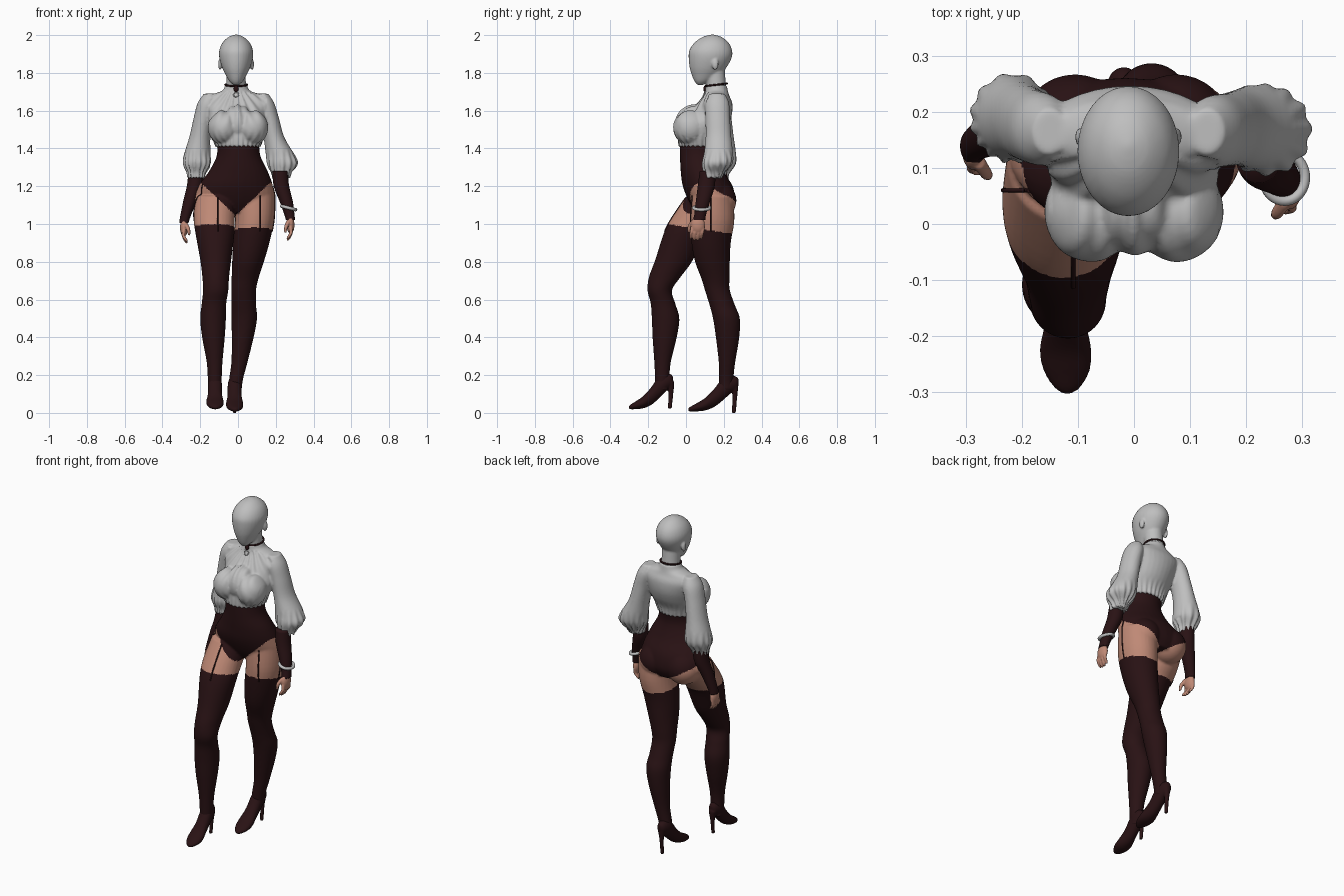
import bpy, bmesh, math
from mathutils import Vector, Matrix
from mathutils.bvhtree import BVHTree

if "Cube" in bpy.data.objects:
    bpy.data.objects.remove(bpy.data.objects["Cube"], do_unlink=True)


def material(name, rgb):
    m = bpy.data.materials.new(name)
    m.use_nodes = True
    m.diffuse_color = (*rgb, 1)
    m.node_tree.nodes["Principled BSDF"].inputs["Base Color"].default_value = (*rgb, 1)
    return m


grey = material("pale grey", (.52, .52, .52))
dark = material("dark maroon", (.022, .006, .007))
skin = material("skin", (.52, .25, .18))


def spline(rows, steps):
    """Smooth the rows of numbers with a Catmull-Rom curve."""
    out = []
    for i in range(len(rows) - 1):
        a, b, c, d = rows[max(i - 1, 0)], rows[i], rows[i + 1], rows[min(i + 2, len(rows) - 1)]
        for s in range(steps):
            t = s / steps
            out.append([q + t * (r - p) / 2 + t * t * (p - 2.5 * q + 2 * r - s4 / 2)
                        + t ** 3 * (1.5 * (q - r) + (s4 - p) / 2)
                        for p, q, r, s4 in zip(a, b, c, d)])
    return out + [list(rows[-1])]


def loft(bm, rows, axis="z", sides=32, steps=5):
    """Closed tube through elliptical rings: centre x, y, z and two radii."""
    rings = []
    for x, y, z, ra, rb in spline(rows, steps):
        ring = []
        for k in range(sides):
            u = math.tau * k / sides
            p, q = max(ra, .001) * math.cos(u), max(rb, .001) * math.sin(u)
            ring.append(bm.verts.new((x + p, y + q, z) if axis == "z" else (x + p, y, z + q)))
        rings.append(ring)
    faces = [bm.faces.new(rings[0]), bm.faces.new(rings[-1])]
    for a, b in zip(rings, rings[1:]):
        for k in range(sides):
            j = (k + 1) % sides
            faces.append(bm.faces.new((a[k], a[j], b[j], b[k])))
    bmesh.ops.recalc_face_normals(bm, faces=faces)


def ball(bm, centre, radii):
    m = Matrix.Translation(centre) @ Matrix.Diagonal((*radii, 1))
    bmesh.ops.create_uvsphere(bm, u_segments=32, v_segments=20, radius=1, matrix=m)


def finish(name, bm, mats, voxel=0, smooth=4):
    """Turn the mesh into an object, fusing its parts when a voxel size is given."""
    me = bpy.data.meshes.new(name)
    bm.to_mesh(me)
    bm.free()
    ob = bpy.data.objects.new(name, me)
    bpy.context.collection.objects.link(ob)
    if voxel:
        mod = ob.modifiers.new("fuse", "REMESH")
        mod.mode, mod.voxel_size = "VOXEL", voxel
        mod = ob.modifiers.new("soften", "SMOOTH")
        mod.factor, mod.iterations = .5, smooth
        fused = bpy.data.meshes.new_from_object(ob.evaluated_get(bpy.context.evaluated_depsgraph_get()))
        ob.modifiers.clear()
        ob.data = fused
    ob.data.materials.clear()
    for m in mats:
        ob.data.materials.append(m)
    for f in ob.data.polygons:
        f.use_smooth, f.material_index = True, 0
    return ob


def tube(name, points, radius, mat, cyclic=False):
    cu = bpy.data.curves.new(name, "CURVE")
    cu.dimensions, cu.bevel_depth, cu.bevel_resolution = "3D", radius, 3
    cu.use_fill_caps = True
    sp = cu.splines.new("POLY")
    sp.points.add(len(points) - 1)
    for p, co in zip(sp.points, points):
        p.co = (*co, 1)
    sp.use_cyclic_u = cyclic
    cu.materials.append(mat)
    ob = bpy.data.objects.new(name, cu)
    bpy.context.collection.objects.link(ob)


def ring(name, centre, rx, ry, radius, mat, tilt=0, roll=0):
    turn = Matrix.Rotation(roll, 3, "Y") @ Matrix.Rotation(tilt, 3, "X")
    pts = [Vector(centre) + turn @ Vector((rx * math.cos(k * math.tau / 40), ry * math.sin(k * math.tau / 40), 0))
           for k in range(40)]
    tube(name, pts, radius, mat, True)


# Head with plain face, ears and neck
bm = bmesh.new()
loft(bm, [(-.01, .075, 1.735, .012, .012), (-.01, .088, 1.755, .035, .043), (-.01, .105, 1.79, .056, .075),
          (-.01, .117, 1.83, .075, .098), (-.01, .128, 1.88, .089, .114), (-.01, .131, 1.92, .089, .113),
          (-.01, .135, 1.96, .072, .09), (-.01, .138, 1.99, .04, .05), (-.01, .14, 2.003, .006, .006)])
loft(bm, [(-.01, .165, 1.66, .06, .06), (-.01, .16, 1.73, .052, .052), (-.01, .15, 1.83, .052, .055)])
for s in (-1, 1):
    ball(bm, (-.01 + s * .085, .155, 1.845), (.01, .018, .03))
finish("head", bm, [grey], .006)

# Blouse: chest, bust, collar and puffed sleeves fused together
bm = bmesh.new()
loft(bm, [(0, .07, 1.41, .118, .108), (0, .075, 1.46, .137, .115), (0, .095, 1.52, .15, .128),
          (-.005, .13, 1.58, .155, .113), (-.008, .155, 1.64, .165, .09), (-.01, .162, 1.68, .14, .067),
          (-.01, .162, 1.705, .075, .06), (-.01, .16, 1.735, .058, .056)])
for s in (-1, 1):
    ball(bm, (s * .078, .022, 1.51), (.082, .09, .09))
ball(bm, (0, .045, 1.53), (.08, .1, .1))
loft(bm, [(-.15, .165, 1.69, .03, .04), (-.162, .168, 1.64, .052, .063), (-.183, .175, 1.56, .052, .066),
          (-.202, .185, 1.46, .056, .068), (-.215, .19, 1.37, .07, .076), (-.217, .187, 1.32, .073, .076),
          (-.22, .18, 1.275, .05, .052), (-.222, .175, 1.245, .044, .044)])
loft(bm, [(.13, .165, 1.69, .03, .04), (.142, .165, 1.64, .05, .063), (.165, .168, 1.56, .052, .065),
          (.19, .172, 1.46, .055, .068), (.222, .172, 1.37, .075, .077), (.235, .165, 1.32, .08, .077),
          (.23, .15, 1.275, .052, .055), (.228, .142, 1.245, .045, .045)])
blouse = finish("blouse", bm, [grey], .007, 3)

# Gathered pleats at the neck, hem and cuffs
bm = bmesh.new()
bm.from_mesh(blouse.data)
bm.normal_update()
for v in bm.verts:
    x, y, z = v.co
    push = 0
    if abs(x) < .15 and y < .12 and 1.5 < z < 1.7:
        push = .004 * math.sin(24 * math.atan2(x + .01, 1.76 - z)) * min(1, (z - 1.5) * 12)
    elif abs(x) < .14 and z < 1.5:
        push = .004 * math.sin(26 * math.atan2(x, y - .07)) * (1.5 - z) * 11
    elif abs(x) > .15 and z < 1.4:
        push = .005 * math.sin(13 * math.atan2(abs(x) - .225, y - .17)) * min(1, (1.4 - z) * 10)
    v.co += v.normal * push
bm.to_mesh(blouse.data)
bm.free()

# Lower body: waist, hips, buttocks and both legs fused together
bm = bmesh.new()
loft(bm, [(0, .07, 1.43, .112, .103), (.003, .068, 1.36, .116, .1), (.002, .085, 1.28, .155, .113),
          (-.012, .115, 1.2, .197, .132), (-.016, .138, 1.12, .205, .122), (-.016, .145, 1.06, .12, .09)])
for s in (-1, 1):
    ball(bm, (s * .09 - .015, .165, 1.125), (.1, .102, .1))
loft(bm, [(-.118, .115, 1.15, .108, .11), (-.126, .04, 1.03, .109, .118), (-.122, -.01, .95, .103, .108),
          (-.118, -.063, .81, .082, .1), (-.118, -.112, .72, .071, .084), (-.118, -.139, .65, .067, .065),
          (-.127, -.122, .58, .065, .065), (-.132, -.108, .5, .068, .073), (-.13, -.113, .4, .06, .064),
          (-.124, -.124, .27, .042, .044), (-.123, -.126, .18, .037, .038), (-.123, -.126, .12, .034, .036)])
loft(bm, [(.088, .14, 1.15, .108, .11), (.088, .138, 1.02, .103, .118), (.07, .133, .9, .096, .104),
          (.053, .14, .8, .084, .092), (.037, .156, .71, .071, .074), (.03, .166, .65, .066, .066),
          (.031, .192, .57, .065, .067), (.033, .214, .5, .068, .071), (.025, .22, .4, .058, .062),
          (.008, .217, .27, .043, .044), (-.01, .213, .18, .037, .038), (-.015, .213, .12, .034, .036)])
body = finish("lower_body", bm, [skin, dark], .0065)

# Stockings below a sloping top, high-cut bodysuit above a curved leg line
for f in body.data.polygons:
    x, y, z = f.center
    slope = .95 + (.6 - .95) * min(1, max(0, (y - .1) / .1))
    leg_line = 1.045 + slope * min(.18, abs(x + .013))
    f.material_index = int(z < .985 - .15 * y or z > leg_line)

# Garter straps laid on the thighs
bm = bmesh.new()
bm.from_mesh(body.data)
tree = BVHTree.FromBMesh(bm)
bm.free()
for name, start, way, top in (("right_front_strap", (-.108, -1), (0, 1, 0), 1.14),
                              ("left_front_strap", (.118, -1), (0, 1, 0), 1.15),
                              ("right_side_strap", (-1, .06), (1, 0, 0), 1.21),
                              ("left_side_strap", (1, .13), (-1, 0, 0), 1.2)):
    path = []
    for k in range(16):
        hit = tree.ray_cast(Vector((*start, top - k * (top - .96) / 15)), Vector(way))[0]
        if hit:
            path.append(hit)
    tube(name, path, .004, dark)

# High-heeled shoes
for name, x, y, lift, size in (("right_shoe", -.122, -.126, .012, .85), ("left_shoe", -.018, .213, 0, .97)):
    bm = bmesh.new()
    loft(bm, [(x + a, y + size * b, z + lift, ra, rb) for a, b, z, ra, rb in (
        (0, .068, .165, .008, .012), (0, .055, .16, .024, .032), (0, .02, .15, .035, .05),
        (0, -.02, .125, .037, .06), (0, -.065, .08, .038, .048), (0, -.115, .046, .046, .033),
        (.002, -.16, .03, .041, .022), (.003, -.195, .02, .023, .013), (.003, -.208, .017, .006, .006))], "y")
    loft(bm, [(x, y + .045, .15 + lift, .024, .02), (x, y + .046, .09 + lift, .012, .013),
              (x, y + .04, lift * 2, .009, .011)])
    finish(name, bm, [dark], .005, 3)

# Long fingerless gloves and hands
for side, s, wx, wy, gap in (("right", -1, .28, .145, -.015), ("left", 1, .272, .075, 0)):
    bm = bmesh.new()
    loft(bm, [(s * .222, wy + .04, 1.28, .04, .042), (s * .23, wy + .032, 1.2, .041, .045),
              (s * .255, wy + .015, 1.12, .035, .038), (s * wx, wy, 1.05 + gap, .027, .031),
              (s * (wx + .006), wy - .006, 1.02 + gap, .024, .033)])
    finish(side + "_glove", bm, [dark])
    bm = bmesh.new()
    hx, hy, hz = s * (wx + .006), wy - .012, .995 + gap
    ball(bm, (hx, hy, hz), (.021, .037, .046))
    for k in range(4):
        fy = hy + .028 - k * .019
        drop = .06 + .008 * (k in (1, 2))
        loft(bm, [(hx, fy, hz - .01, .01, .01), (hx + s * .003, fy - .005, hz - .04, .0095, .0095),
                  (hx - s * .008, fy - .009, hz - drop, .009, .009),
                  (hx - s * .017, fy - .01, hz - drop - .015, .005, .005)], sides=12)
    loft(bm, [(hx - s * .008, hy - .02, hz + .025, .012, .014), (hx - s * .022, hy - .042, hz - .005, .011, .012),
              (hx - s * .028, hy - .047, hz - .04, .006, .007)], sides=12)
    finish(side + "_hand", bm, [skin], .004, 2)

# Bracelet, choker and its pendant
ring("bracelet", (.268, .083, 1.085), .038, .042, .009, grey, roll=.25)
ring("choker", (-.01, .16, 1.737), .058, .057, .005, dark, tilt=.12)
ring("pendant_ring", (-.01, .094, 1.685), .013, .013, .003, grey, tilt=1.2)
bm = bmesh.new()
ball(bm, (-.01, .1, 1.715), (.013, .008, .016))
finish("pendant", bm, [dark])
